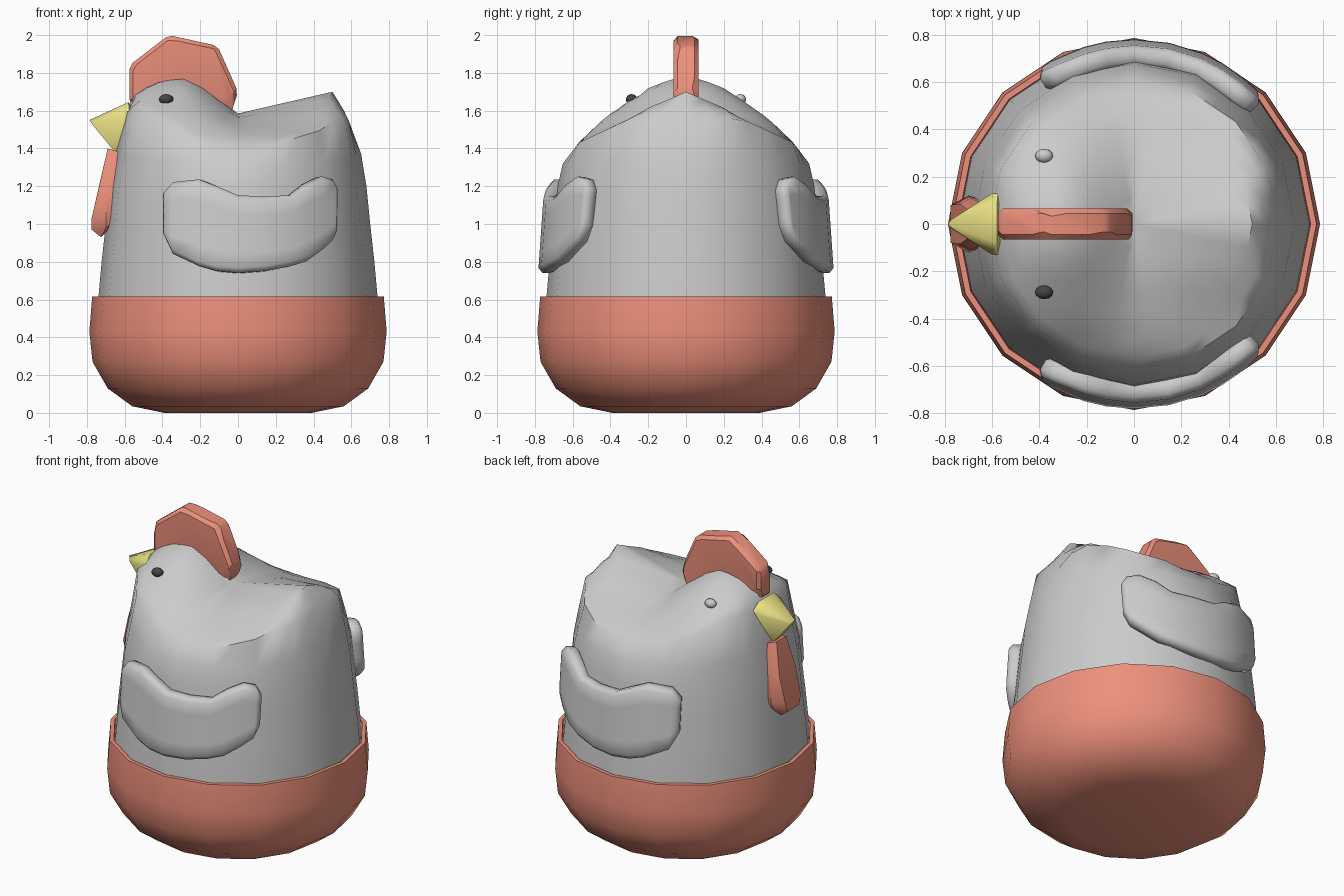
import bpy, bmesh, math

if "Cube" in bpy.data.objects:
    bpy.data.objects.remove(bpy.data.objects["Cube"])

N = 32


def material(name, col):
    m = bpy.data.materials.new(name)
    m.diffuse_color = (*col, 1)
    m.use_nodes = True
    m.node_tree.nodes["Principled BSDF"].inputs["Base Color"].default_value = m.diffuse_color
    return m


RED = material("coral", (0.85, 0.28, 0.2))
YELLOW = material("yellow", (0.87, 0.8, 0.25))
DARK = material("dark", (0.06, 0.06, 0.06))


def finish(name, bm, mat=None, angle=35):
    bmesh.ops.recalc_face_normals(bm, faces=bm.faces)
    me = bpy.data.meshes.new(name)
    bm.to_mesh(me)
    bm.free()
    ob = bpy.data.objects.new(name, me)
    bpy.context.collection.objects.link(ob)
    if mat:
        me.materials.append(mat)
    bpy.ops.object.select_all(action='DESELECT')
    ob.select_set(True)
    bpy.context.view_layer.objects.active = ob
    bpy.ops.object.shade_smooth_by_angle(angle=math.radians(angle))
    return ob


def lerp(table, v):
    """Piecewise-linear lookup."""
    if v <= table[0][0]:
        return table[0][1]
    for (a, p), (b, q) in zip(table, table[1:]):
        if v <= b:
            return p + (q - p) * (v - a) / (b - a)
    return table[-1][1]


def skin(bm, rings, closed=True):
    for a, b in zip(rings, rings[1:]):
        n = len(a)
        for i in range(n if closed else n - 1):
            j = (i + 1) % n
            bm.faces.new((a[i], a[j], b[j], b[i]))


def hull(name, pts, mat, bevel=0.0):
    bm = bmesh.new()
    for x, y, z in pts:
        for s in ((1, -1) if y else (1,)):
            bm.verts.new((x, s * y, z))
    res = bmesh.ops.convex_hull(bm, input=bm.verts)
    bmesh.ops.delete(bm, geom=list({g for g in res["geom_interior"] if isinstance(g, bmesh.types.BMVert)}),
                     context='VERTS')
    if bevel:
        bmesh.ops.bevel(bm, geom=bm.edges[:], offset=bevel, segments=1, affect='EDGES')
    return finish(name, bm, mat)


# bowl-shaped base, 16 sided
bm = bmesh.new()
profile = [(0.39, 0), (0.56, 0.035), (0.69, 0.13), (0.77, 0.27), (0.787, 0.43),
           (0.772, 0.615), (0.747, 0.615), (0.735, 0.45)]
rings = [[bm.verts.new((r * math.cos(i * math.pi / 8), r * math.sin(i * math.pi / 8), z))
          for i in range(16)] for r, z in profile]
skin(bm, rings)
bm.faces.new(rings[0])
bm.faces.new(rings[-1])
finish("base_bowl", bm, RED, 40)

# body: tapered wall topped by a saddle with a round head and a pointed tail
RIDGE = [(-0.66, 1.32), (-0.62, 1.5), (-0.56, 1.68), (-0.45, 1.75), (-0.3, 1.78), (-0.2, 1.735),
         (0, 1.585), (0.5, 1.70), (0.58, 1.57), (0.65, 1.32)]
BACK = [(0, 1.585), (0.2, 1.565), (0.42, 1.5), (0.57, 1.43), (0.66, 1.3)]
HEAD = [(0.1, 1), (0.22, 0.75), (0.39, 0.45), (0.57, 0)]
TAIL = [(0, 1), (0.38, 0)]


def top(x, y):
    y = abs(y)
    bump = lerp(RIDGE, x) - 1.585
    return lerp(BACK, y) + bump * lerp(HEAD if x < 0 else TAIL, y)


bm = bmesh.new()
rings = []
for r, z in [(0.75, 0.45), (0.74, 0.6), (0.722, 0.8), (0.70, 1.0), (0.68, 1.2), (0.652, 1.37)] + \
        [(r, None) for r in (0.61, 0.56, 0.5, 0.44, 0.37, 0.3, 0.2, 0.1)]:
    ring = []
    for i in range(N):
        a = 2 * math.pi * i / N
        k = r * (math.cos(math.pi / 16) if i % 2 else 1)
        x, y = k * math.cos(a), k * math.sin(a)
        h = z if z else top(x, y)
        if r == 0.652:
            h = 1.37 - 0.05 * abs(math.sin(a))
        ring.append(bm.verts.new((x, y, h)))
    rings.append(ring)
skin(bm, rings)
centre = bm.verts.new((0, 0, 1.585))
for i in range(N):
    bm.faces.new((rings[-1][i], rings[-1][(i + 1) % N], centre))
bm.faces.new(rings[0])
finish("body", bm, None, 50)

# comb: flat polygon with rounded edges
hull("comb", [(x, 0.065, z) for x, z in
              [(-0.575, 1.64), (-0.575, 1.84), (-0.367, 2.0), (-0.108, 1.943), (0.0, 1.7),
               (-0.035, 1.59), (-0.2, 1.57)]], RED, 0.02)

# beak and wattle
hull("beak", [(-0.787, 0, 1.55), (-0.77, 0.02, 1.525), (-0.58, 0.08, 1.645), (-0.6, 0.13, 1.59),
              (-0.575, 0.13, 1.6), (-0.655, 0.025, 1.385), (-0.58, 0.04, 1.42), (-0.52, 0.08, 1.56)], YELLOW)
hull("wattle", [(-0.69, 0.05, 1.4), (-0.735, 0.085, 1.2), (-0.775, 0.08, 1.03), (-0.775, 0.06, 0.97),
                (-0.725, 0.05, 0.93), (-0.7, 0.12, 1.03), (-0.69, 0.11, 1.2), (-0.7, 0.1, 0.98),
                (-0.62, 0.07, 1.38), (-0.63, 0.1, 1.03)], RED)

# eyes: one dark, one grey
for side, name, mat in ((-1, "eye_dark", DARK), (1, "eye_plain", None)):
    bm = bmesh.new()
    bmesh.ops.create_uvsphere(bm, u_segments=12, v_segments=8, radius=1)
    bmesh.ops.scale(bm, vec=(0.038, 0.03, 0.028), verts=bm.verts)
    bmesh.ops.translate(bm, vec=(-0.38, side * 0.288, 1.66), verts=bm.verts)
    finish(name, bm, mat)

# wings: thick panels wrapped around the body, mirrored
COLS = [(-0.385, 1.16, 0.95), (-0.335, 1.22, 0.84), (-0.2, 1.235, 0.775), (-0.11, 1.2, 0.75),
        (0, 1.15, 0.74), (0.14, 1.145, 0.75), (0.27, 1.15, 0.775), (0.35, 1.21, 0.8),
        (0.43, 1.25, 0.86), (0.485, 1.235, 0.91), (0.51, 1.18, 0.99)]
bm = bmesh.new()
grid = []
for x, hi, lo in COLS:
    col = []
    for k in range(5):
        z = lo + (hi - lo) * k / 4
        R = 0.735 - 0.07 * (z - 0.78)
        col.append(bm.verts.new((x, -math.sqrt(R * R - x * x), z)))
    grid.append(col)
skin(bm, grid, closed=False)
wing = finish("wings", bm, None, 45)
s = wing.modifiers.new("thickness", 'SOLIDIFY')
s.thickness = 0.09
s.offset = 0
b = wing.modifiers.new("soft_edge", 'BEVEL')
b.width = 0.022
b.segments = 1
b.limit_method = 'ANGLE'
b.angle_limit = math.radians(50)
m = wing.modifiers.new("mirror", 'MIRROR')
m.use_axis = (False, True, False)
